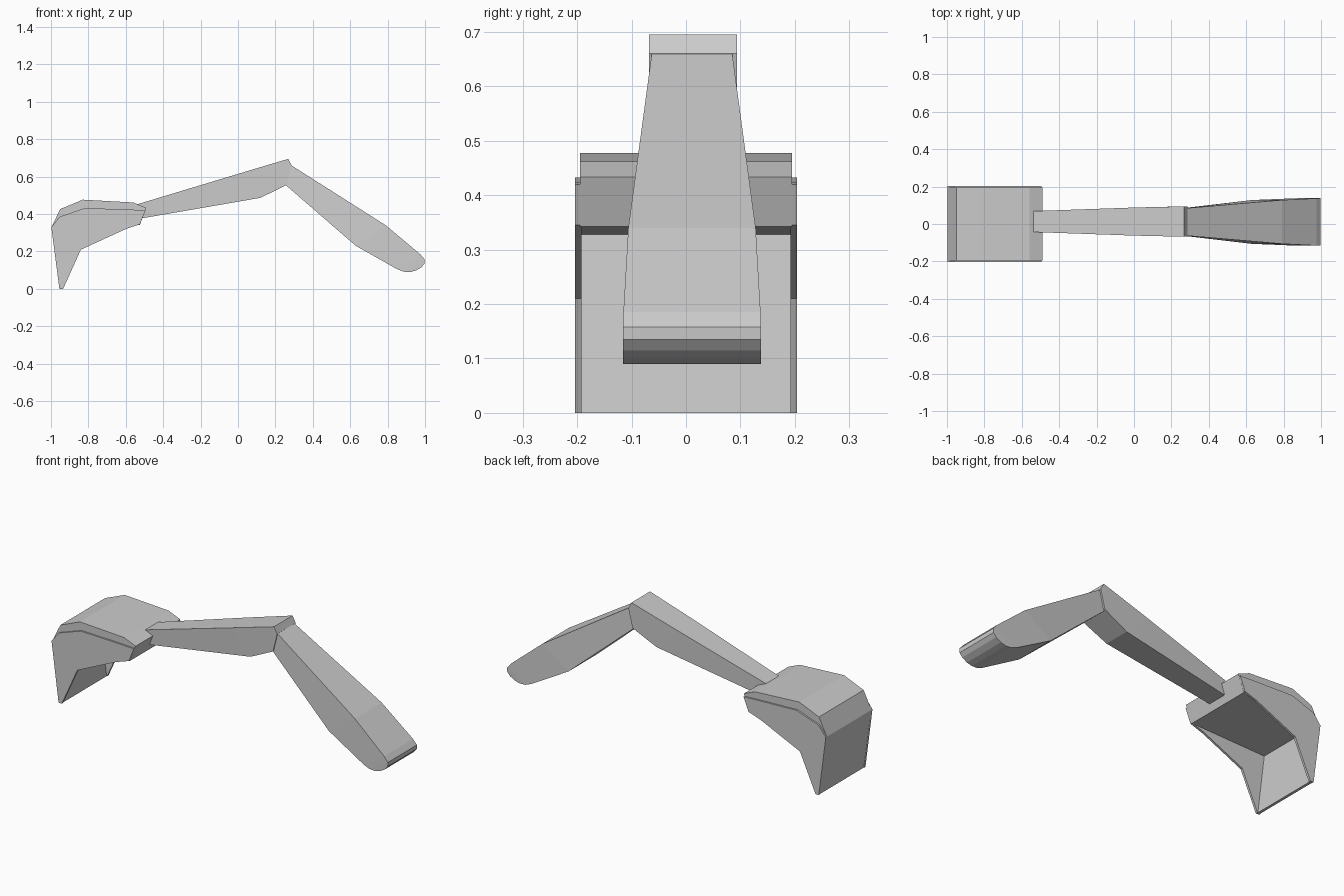
import bpy, bmesh

if "Cube" in bpy.data.objects:
    bpy.data.objects.remove(bpy.data.objects["Cube"])


def finish(name, bm):
    bmesh.ops.recalc_face_normals(bm, faces=bm.faces)
    me = bpy.data.meshes.new(name)
    bm.to_mesh(me)
    bm.free()
    ob = bpy.data.objects.new(name, me)
    bpy.context.collection.objects.link(ob)
    return ob


def prism(name, profile, y0, y1):
    """Extrude an (x, z) profile between two y positions."""
    bm = bmesh.new()
    a = [bm.verts.new((x, y0, z)) for x, z in profile]
    b = [bm.verts.new((x, y1, z)) for x, z in profile]
    n = len(profile)
    bm.faces.new(a)
    bm.faces.new(b[::-1])
    for i in range(n):
        j = (i + 1) % n
        bm.faces.new((a[i], b[i], b[j], a[j]))
    return finish(name, bm)


def tapered_beam(name, sections, cy):
    """Loft box sections given as top x, top z, bottom x, bottom z, half width."""
    bm = bmesh.new()
    rings = []
    for xt, zt, xb, zb, w in sections:
        rings.append([bm.verts.new(p) for p in (
            (xt, cy - w, zt), (xt, cy + w, zt), (xb, cy + w, zb), (xb, cy - w, zb))])
    for r, s in zip(rings, rings[1:]):
        for i in range(4):
            j = (i + 1) % 4
            bm.faces.new((r[i], r[j], s[j], s[i]))
    bm.faces.new(rings[0])
    bm.faces.new(rings[-1][::-1])
    return finish(name, bm)


# Bucket shell: back wall and thick hood, open underneath
shell = [(-0.953, 0), (-0.998, 0.33), (-0.95, 0.427), (-0.83, 0.477), (-0.56, 0.462),
         (-0.49, 0.433), (-0.525, 0.342), (-0.978, 0.328), (-0.938, 0)]
prism("bucket_shell", shell, -0.195, 0.195)

# Bucket side plates, slightly proud of the shell
plate = [(-0.955, 0), (-0.998, 0.33), (-0.955, 0.385), (-0.82, 0.432), (-0.57, 0.424),
         (-0.495, 0.42), (-0.525, 0.345), (-0.60, 0.32), (-0.84, 0.21), (-0.935, 0)]
for side, s in (("left", -1), ("right", 1)):
    prism("bucket_plate_" + side, plate, s * 0.192, s * 0.204)

# Stick: narrow beam from bucket hood up to the elbow
tapered_beam("stick", [
    (-0.54, 0.452, -0.51, 0.378, 0.056),
    (0.0, 0.615, 0.12, 0.487, 0.075),
    (0.268, 0.695, 0.255, 0.553, 0.081),
    (0.287, 0.66, 0.262, 0.558, 0.081)], 0.013)

# Boom: widening beam from the elbow down to a rounded foot
tapered_beam("boom", [
    (0.275, 0.667, 0.255, 0.555, 0.073),
    (0.79, 0.34, 0.63, 0.23, 0.117),
    (0.975, 0.185, 0.85, 0.106, 0.126),
    (0.998, 0.158, 0.885, 0.092, 0.127),
    (0.997, 0.135, 0.92, 0.09, 0.127),
    (0.98, 0.115, 0.95, 0.098, 0.127)], 0.011)
